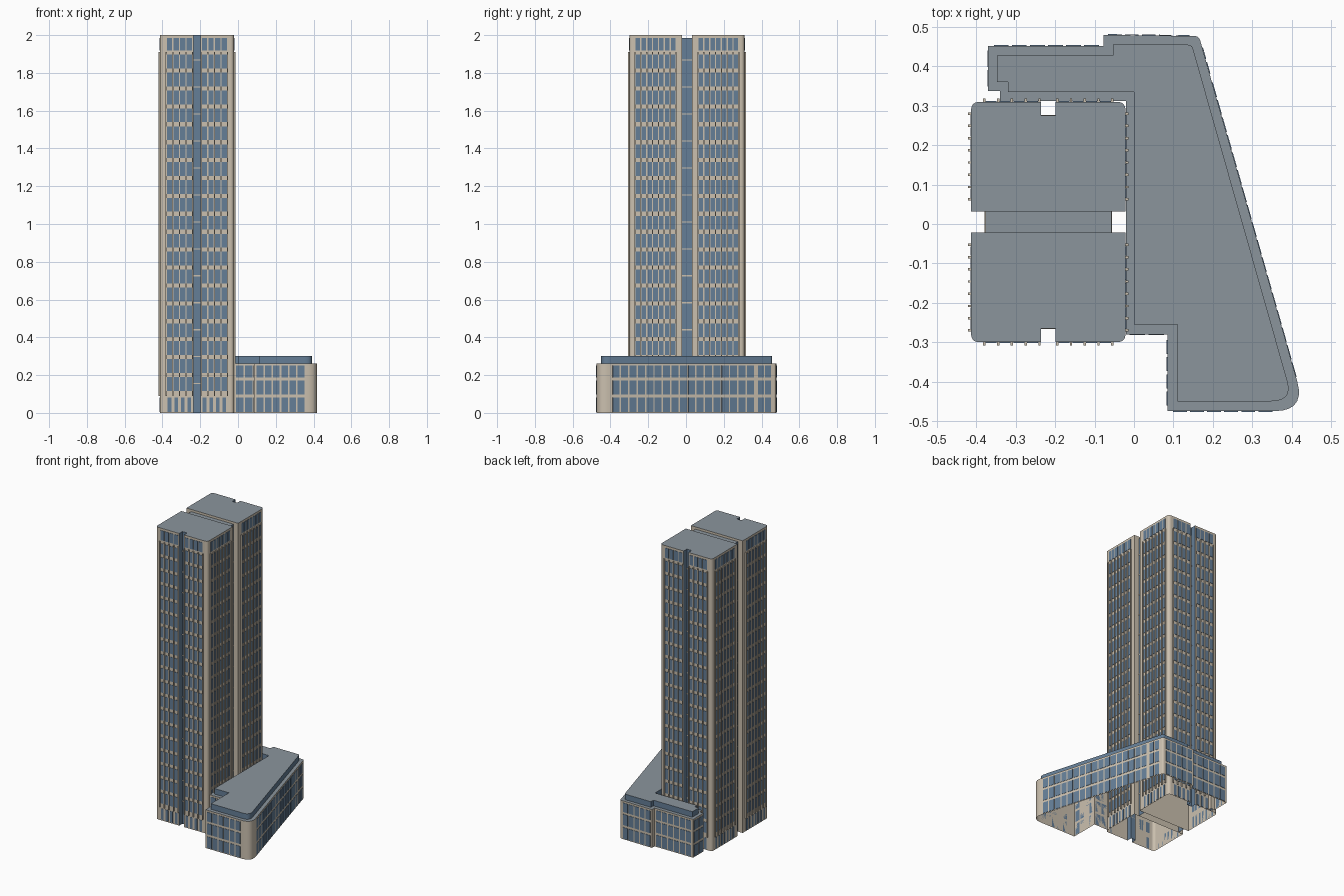
import bpy, bmesh, math
from mathutils import Vector

cube = bpy.data.objects.get("Cube")
if cube:
    bpy.data.objects.remove(cube, do_unlink=True)


def material(name, rgb):
    mat = bpy.data.materials.new(name)
    mat.use_nodes = True
    mat.diffuse_color = (*rgb, 1)
    mat.node_tree.nodes["Principled BSDF"].inputs["Base Color"].default_value = (*rgb, 1)
    return mat


STONE, GLASS, ROOF = range(3)
MATS = [material("warm_stone", (0.60, 0.53, 0.43)),
        material("blue_glass", (0.13, 0.21, 0.31)),
        material("grey_roof", (0.26, 0.30, 0.335))]


def finish(name, bm, loc=(0, 0, 0)):
    mesh = bpy.data.meshes.new(name)
    bm.to_mesh(mesh)
    bm.free()
    for mat in MATS:
        mesh.materials.append(mat)
    ob = bpy.data.objects.new(name, mesh)
    ob.location = loc
    bpy.context.collection.objects.link(ob)
    return ob


def outline(points):
    """Counter-clockwise outline; a third value on a point rounds that corner."""
    out = []
    for i, p in enumerate(points):
        c = Vector(p[:2])
        if len(p) < 3:
            out.append(c)
            continue
        a = c + (Vector(points[i - 1][:2]) - c).normalized() * p[2]
        b = c + (Vector(points[(i + 1) % len(points)][:2]) - c).normalized() * p[2]
        for k in range(8):
            t = k / 7
            out.append(a * (1 - t) ** 2 + c * 2 * t * (1 - t) + b * t * t)
    return out


def prism(pts, z0, z1, wall):
    """Extruded outline with a roof and an open underside; wall(mid) picks a colour or None."""
    bm = bmesh.new()
    low = [bm.verts.new((p.x, p.y, z0)) for p in pts]
    top = [bm.verts.new((p.x, p.y, z1)) for p in pts]
    bm.faces.new(top).material_index = ROOF
    for i in range(len(pts)):
        j = (i + 1) % len(pts)
        colour = wall((pts[i] + pts[j]) / 2)
        if colour is not None:
            bm.faces.new((low[i], low[j], top[j], top[i])).material_index = colour
    return bm


def slab(bm, a, b, z0, z1, depth, colour):
    """Thin box on the wall line a-b, standing out by depth."""
    a, b = Vector(a), Vector(b)
    d = (b - a).normalized()
    n = Vector((d.y, -d.x)) * depth
    ring = (a, b, b + n, a + n)
    lo = [bm.verts.new((p.x, p.y, z0)) for p in ring]
    hi = [bm.verts.new((p.x, p.y, z1)) for p in ring]
    faces = [lo, hi[::-1]] + [[lo[i], hi[i], hi[(i + 1) % 4], lo[(i + 1) % 4]] for i in range(4)]
    made = [bm.faces.new(f) for f in faces]
    for f in made:
        f.material_index = colour
    bmesh.ops.recalc_face_normals(bm, faces=made)


def bays(a, b, count, gap):
    """Window spans along a wall line."""
    a, b = Vector(a), Vector(b)
    step = (b - a) / count
    trim = step.normalized() * gap / 2
    for i in range(count):
        yield a + step * i + trim, a + step * (i + 1) - trim


# Tower halves, built about the tower centre
CENTRE = (-0.2175, 0.005, 0)
W, F, S = 0.196, 0.305, 0.027       # half width, front wall, slot wall
NX, NY = 0.018, 0.270               # notch half width and back wall
FLOOR0, FLOOR, FLOORS = 0.106, 0.0948, 20
LINES = [0.155 + 0.1427 * k for k in range(13)]

half = outline([(-W, -S), (-W, -F, 0.022), (-NX, -F), (-NX, -NY),
                (NX, -NY), (NX, -F), (W, -F, 0.022), (W, -S)])
body = finish("tower_half_front", prism(
    half, 0, 2.0, lambda m: GLASS if abs(m.x) <= NX + 0.001 and -F < m.y < -S - 0.1 else STONE), CENTRE)

FACADES = [((W, -0.275), (W, -0.058), 7), ((-W, -0.058), (-W, -0.275), 7),
           ((-0.1625, -F), (-0.0225, -F), 4), ((0.0225, -F), (0.1625, -F), 4)]

windows, fins = bmesh.new(), bmesh.new()
for a, b, count in FACADES:
    for p, q in bays(a, b, count, 0.007):
        for k in range(FLOORS):
            z = FLOOR0 + FLOOR * k
            slab(windows, p, q, z + 0.011, min(z + FLOOR - 0.011, 1.985), 0.002, GLASS)
    for p, q in bays(a, b, count, 0.016):
        slab(windows, p, q, 0.006, 0.082, 0.002, GLASS)
    a, b = Vector(a), Vector(b)
    side = (b - a).normalized() * 0.003
    for i in range(count + 1):
        p = a.lerp(b, i / count)
        slab(fins, p - side, p + side, 0.09, 1.91, 0.008, STONE)
for z in LINES:
    slab(windows, (-NX, -NY), (NX, -NY), z - 0.003, z + 0.003, 0.002, STONE)
window_ob = finish("tower_windows_front", windows, CENTRE)
fin_ob = finish("tower_fins_front", fins, CENTRE)

# Rear half is the front half turned about the tower centre
for ob in (body, window_ob, fin_ob):
    twin = ob.copy()
    twin.name = ob.name.replace("front", "back")
    twin.rotation_euler.z = math.pi
    bpy.context.collection.objects.link(twin)

# Glazed link between the halves
LX = 0.160
link = prism(outline([(-LX, -S), (LX, -S), (LX, S), (-LX, S)]), 0, 1.985,
             lambda m: GLASS if abs(m.x) > 0.1 else None)
for z in LINES:
    slab(link, (LX, -S), (LX, S), z - 0.003, z + 0.003, 0.002, STONE)
    slab(link, (-LX, S), (-LX, -S), z - 0.003, z + 0.003, 0.002, STONE)
finish("tower_link", link, CENTRE)

# Podium, open where it meets the tower
BACK, INNER = 0.312, -0.02
podium = outline([(-0.34, BACK), (INNER, BACK), (INNER, -0.28), (0.085, -0.28), (0.085, -0.475),
                  (0.436, -0.475, 0.08), (0.195, 0.37), (0.165, 0.477, 0.012), (-0.078, 0.48),
                  (-0.078, 0.452), (-0.37, 0.452), (-0.37, 0.337), (-0.34, 0.337)])


def podium_wall(m):
    inside = abs(m.y - BACK) < 0.001 or abs(m.x - INNER) < 0.001
    return None if inside else STONE


podium_ob = finish("podium", prism(podium, 0, 0.262, podium_wall))

# Podium windows in three rows
panes = bmesh.new()
for a, b, count in [((-0.015, -0.28), (0.08, -0.28), 2), ((0.085, -0.29), (0.085, -0.465), 4),
                    ((0.095, -0.475), (0.355, -0.475), 6), ((0.412, -0.392), (0.197, 0.363), 17),
                    ((0.193, 0.378), (0.172, 0.452), 2), ((0.145, 0.4775), (-0.07, 0.48), 5),
                    ((-0.085, 0.452), (-0.36, 0.452), 6), ((-0.37, 0.445), (-0.37, 0.345), 2)]:
    for p, q in bays(a, b, count, 0.008):
        for z0, z1 in ((0.006, 0.082), (0.098, 0.172), (0.187, 0.25)):
            slab(panes, p, q, z0, z1, 0.002, GLASS)
finish("podium_windows", panes)

# Set-back glazed storey on the podium
upper = outline([(-0.32, 0.335), (0.0, 0.335), (0.0, -0.255), (0.11, -0.255), (0.11, -0.45),
                 (0.404, -0.45, 0.055), (0.147, 0.455, 0.01), (-0.053, 0.456), (-0.053, 0.428),
                 (-0.348, 0.428), (-0.348, 0.36), (-0.32, 0.36)])
upper_ob = finish("podium_upper_storey", prism(upper, 0.262, 0.30, lambda m: GLASS))

# Smooth the rounded corners only
bpy.ops.object.select_all(action="DESELECT")
for ob in (body, podium_ob, upper_ob):
    ob.select_set(True)
bpy.context.view_layer.objects.active = body
bpy.ops.object.shade_smooth_by_angle(angle=math.radians(30))
